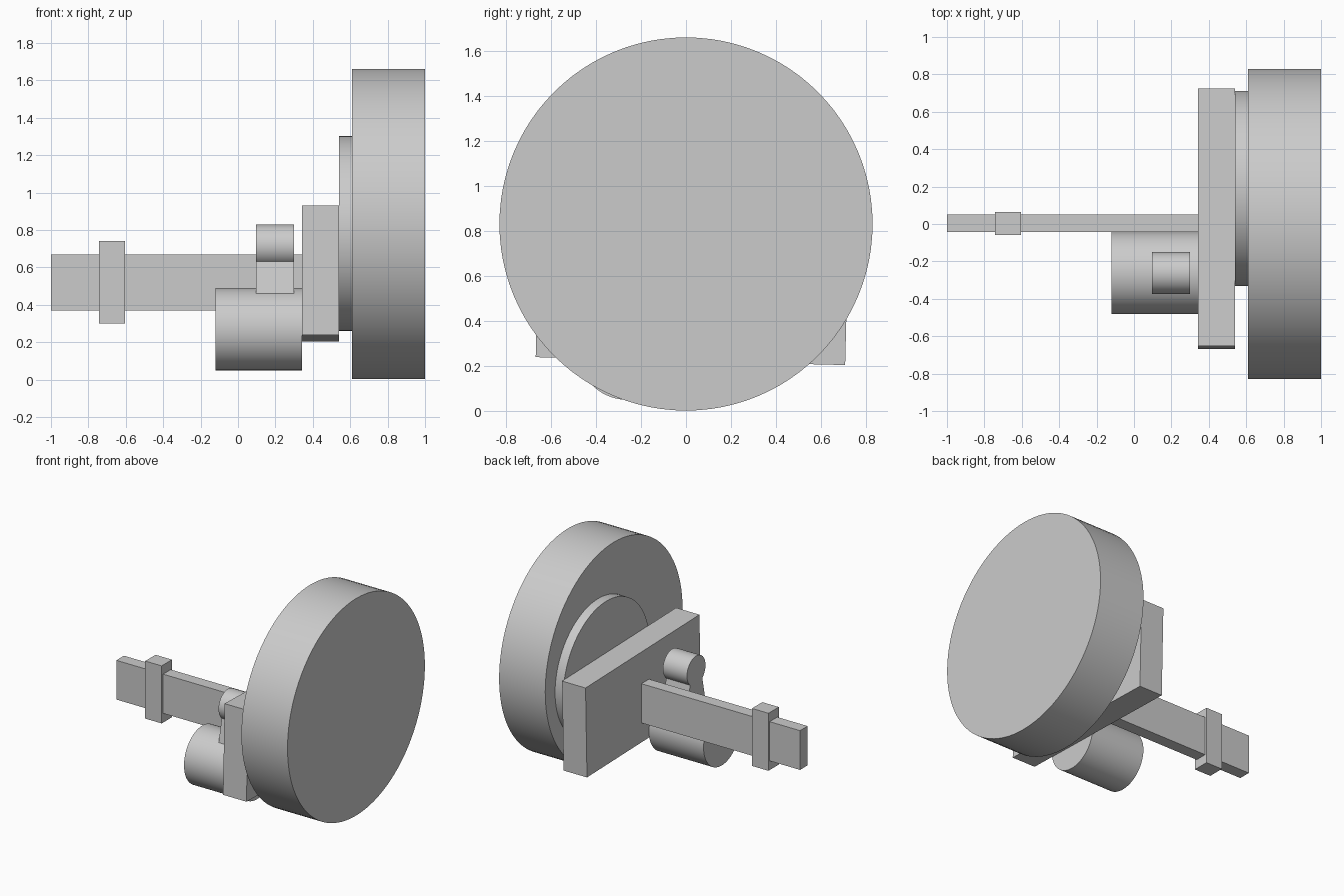
import bpy
import bmesh
import math
from mathutils import Matrix, Vector

cube = bpy.data.objects.get("Cube")
if cube:
    bpy.data.objects.remove(cube, do_unlink=True)

# One plain grey for every part
grey = bpy.data.materials.new("plain_grey")
grey.use_nodes = True
colour = (0.6, 0.6, 0.6, 1)
grey.diffuse_color = colour
grey.node_tree.nodes["Principled BSDF"].inputs["Base Color"].default_value = colour


def finish(name, bm):
    bmesh.ops.recalc_face_normals(bm, faces=bm.faces)
    mesh = bpy.data.meshes.new(name)
    bm.to_mesh(mesh)
    bm.free()
    mesh.materials.append(grey)
    obj = bpy.data.objects.new(name, mesh)
    bpy.context.collection.objects.link(obj)
    return obj


def prism(name, x0, x1, profile):
    """Extrude a (y, z) outline along x."""
    bm = bmesh.new()
    face = bm.faces.new([bm.verts.new((x0, y, z)) for y, z in profile])
    ext = bmesh.ops.extrude_face_region(bm, geom=[face])
    verts = [v for v in ext["geom"] if isinstance(v, bmesh.types.BMVert)]
    bmesh.ops.translate(bm, verts=verts, vec=(x1 - x0, 0, 0))
    return finish(name, bm)


def drum(name, x0, x1, y, z, radius):
    """Round part with its axis along x."""
    bm = bmesh.new()
    place = Matrix.Translation(((x0 + x1) / 2, y, z)) @ Matrix.Rotation(math.pi / 2, 4, "Y")
    bmesh.ops.create_cone(bm, cap_ends=True, segments=96, radius1=radius,
                          radius2=radius, depth=x1 - x0, matrix=place)
    obj = finish(name, bm)
    bpy.ops.object.select_all(action="DESELECT")
    obj.select_set(True)
    bpy.context.view_layer.objects.active = obj
    bpy.ops.object.shade_smooth_by_angle(angle=math.radians(30))
    return obj


def box(name, low, high, tilt=0):
    """Box between two corners, turned about x by tilt."""
    low, high = Vector(low), Vector(high)
    bm = bmesh.new()
    place = (Matrix.Translation((low + high) / 2) @ Matrix.Rotation(tilt, 4, "X")
             @ Matrix.Diagonal((*(high - low), 1)))
    bmesh.ops.create_cube(bm, size=1, matrix=place)
    return finish(name, bm)


# Large end disc and the off-centre spacer behind it
drum("end_disc", 0.61, 1.0, 0, 0.832, 0.83)
drum("spacer_disc", 0.54, 0.61, 0.19, 0.782, 0.521)

# Slightly tilted mounting block
box("mounting_block", (0.342, -0.66, 0.222), (0.54, 0.717, 0.913), tilt=-0.0255)

# Long flat bar with a collar
box("bar", (-1, -0.042, 0.37), (0.342, 0.05, 0.67))
box("bar_collar", (-0.743, -0.06, 0.3), (-0.604, 0.065, 0.74))

# Lower drum, with a small roller on a flared neck
drum("lower_drum", -0.12, 0.342, -0.261, 0.27, 0.22)
drum("roller", 0.097, 0.3, -0.262, 0.717, 0.112)
prism("roller_neck", 0.097, 0.3,
      [(-0.378, 0.43), (-0.146, 0.43), (-0.206, 0.715), (-0.318, 0.715)])
